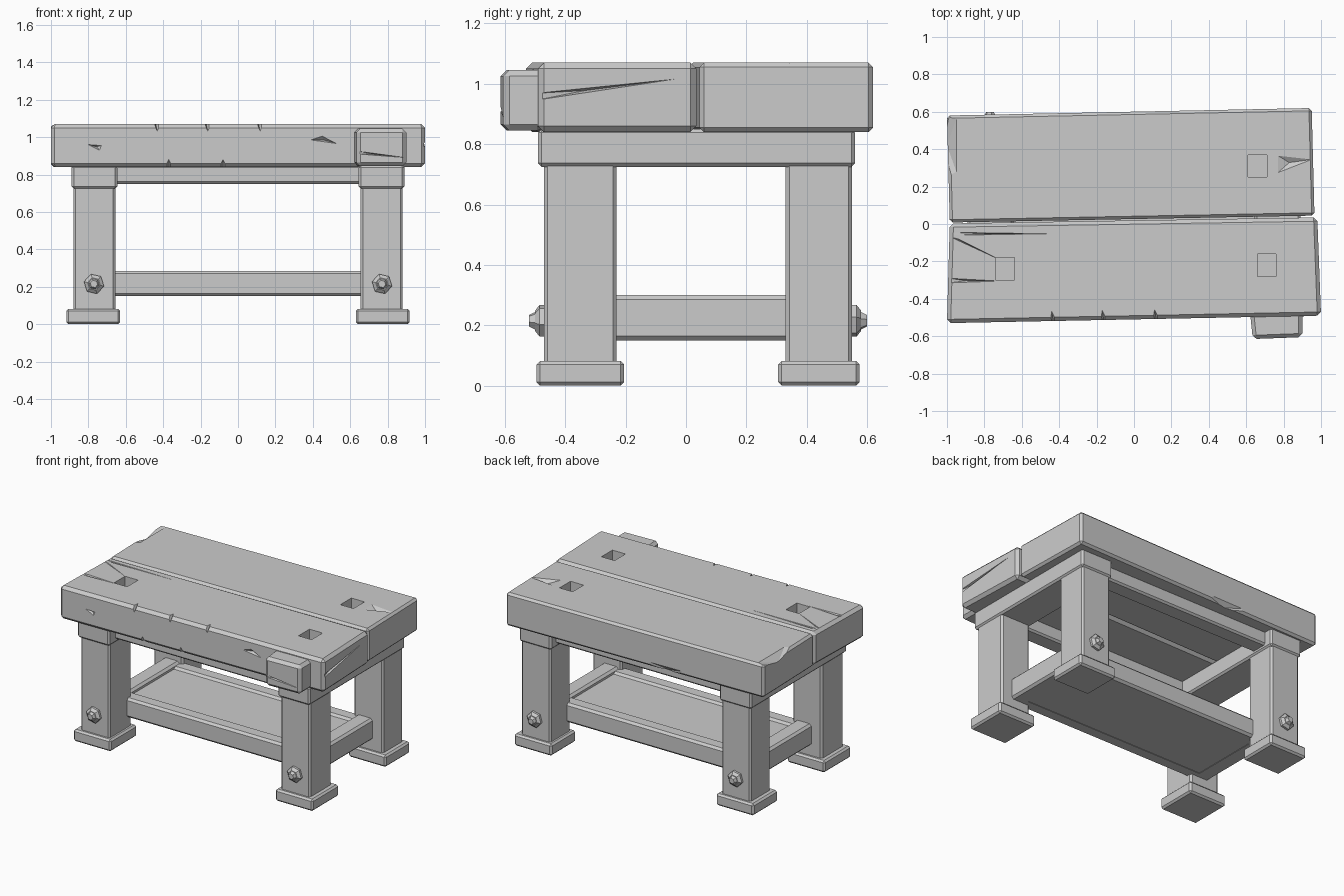
import bpy, bmesh, math
from mathutils import Vector, Matrix

cube = bpy.data.objects.get("Cube")
if cube:
    bpy.data.objects.remove(cube, do_unlink=True)

grey = bpy.data.materials.new("plain_grey")
grey.use_nodes = True
COLOUR = (0.6, 0.6, 0.6, 1)
grey.diffuse_color = COLOUR
grey.node_tree.nodes["Principled BSDF"].inputs["Base Color"].default_value = COLOUR


def finish(name, bm):
    bmesh.ops.recalc_face_normals(bm, faces=bm.faces)
    mesh = bpy.data.meshes.new(name)
    bm.to_mesh(mesh)
    bm.free()
    mesh.materials.append(grey)
    ob = bpy.data.objects.new(name, mesh)
    bpy.context.collection.objects.link(ob)
    return ob


def slab(name, outline, z0, z1, bevel=0.012):
    """Upright prism over a plan outline, with chamfered edges."""
    bm = bmesh.new()
    base = bm.faces.new([bm.verts.new((x, y, z0)) for x, y in outline])
    up = bmesh.ops.extrude_face_region(bm, geom=[base])["geom"]
    for v in up:
        if isinstance(v, bmesh.types.BMVert):
            v.co.z = z1
    bmesh.ops.recalc_face_normals(bm, faces=bm.faces)
    if bevel:
        bmesh.ops.bevel(bm, geom=bm.edges[:], offset=bevel, segments=1,
                        affect='EDGES', profile=0.5)
    return finish(name, bm)


def box(name, x0, x1, y0, y1, z0, z1, bevel=0.012):
    return slab(name, [(x0, y0), (x1, y0), (x1, y1), (x0, y1)], z0, z1, bevel)


def gouge(points, normal, depth):
    """Cutter that is a sharp chip sunk below a patch of surface points."""
    n = Vector(normal).normalized()
    pts = [Vector(p) for p in points]
    centre = sum(pts, Vector()) / len(pts)
    bm = bmesh.new()
    for p in pts:
        bm.verts.new(p)
        bm.verts.new(p + n * 0.03)
    bm.verts.new(centre - n * depth)
    hull = bmesh.ops.convex_hull(bm, input=bm.verts[:])
    loose = [g for g in hull["geom_interior"] if isinstance(g, bmesh.types.BMVert)]
    bmesh.ops.delete(bm, geom=loose, context='VERTS')
    return finish("cutter", bm)


def carve(ob, cutters):
    for c in cutters:
        mod = ob.modifiers.new("carve", 'BOOLEAN')
        mod.operation = 'DIFFERENCE'
        mod.solver = 'EXACT'
        mod.object = c
    bpy.context.view_layer.update()
    deps = bpy.context.evaluated_depsgraph_get()
    mesh = bpy.data.meshes.new_from_object(ob.evaluated_get(deps))
    ob.modifiers.clear()
    ob.data = mesh
    for c in cutters:
        bpy.data.objects.remove(c, do_unlink=True)


TOP, LOW = 1.07, 0.84
UP, FRONT, BACK = (0, 0, 1), (0, -1, 0), (0, 1, 0)


def peg_hole(x, y):
    return box("cutter", x - 0.05, x + 0.05, y - 0.06, y + 0.06, 0.97, 1.2, 0)


# Two worktop planks
front_plank = slab("front_plank", [(-1, -0.53), (1, -0.49), (0.98, 0.035), (-0.985, 0.003)],
                   LOW, TOP, 0.02)
back_plank = slab("back_plank", [(-0.985, 0.008), (0.965, 0.045), (0.95, 0.62), (-1, 0.58)],
                  LOW, TOP, 0.015)

# Peg holes, cracks and chips of the front plank
cuts = [peg_hole(-0.69, -0.24), peg_hole(0.71, -0.22)]
cuts.append(gouge([(-0.97, -0.045, TOP), (-0.96, -0.06, TOP), (-0.46, -0.052, TOP)], UP, 0.02))
cuts.append(gouge([(-0.98, -0.07, TOP), (-0.94, -0.08, TOP), (-0.72, -0.19, TOP)], UP, 0.015))
cuts.append(gouge([(-0.99, -0.29, TOP), (-0.99, -0.315, TOP), (-0.72, -0.305, TOP)], UP, 0.015))
cuts.append(gouge([(1, -0.5, 0.945), (1, -0.5, 0.968), (0.985, 0, 1.02)], (1, 0.03, 0), 0.03))
for x, lean in ((-0.43, 0.02), (-0.16, 0.02), (0.12, 0.02)):
    y = -0.52 + 0.02 * x
    cuts.append(gouge([(x - lean, y, TOP), (x + lean, y, TOP), (x - 0.01, y + 0.06, TOP),
                       (x, y, TOP - 0.045)], (0, -1, 1), 0.01))
for x in (-0.37, -0.08):
    y = -0.51 + 0.02 * x
    cuts.append(gouge([(x - 0.02, y, LOW), (x + 0.02, y, LOW), (x, y + 0.04, LOW),
                       (x, y, LOW + 0.04)], (0, -1, -1), 0.01))
cuts.append(gouge([(-0.8, -0.526, 0.96), (-0.73, -0.525, 0.955), (-0.74, -0.525, 0.93)], FRONT, 0.02))
cuts.append(gouge([(0.39, -0.502, 0.985), (0.45, -0.501, 1.005), (0.53, -0.5, 0.965)], FRONT, 0.02))
carve(front_plank, cuts)

# Peg hole and chips of the back plank
cuts = [peg_hole(0.66, 0.31)]
cuts.append(gouge([(0.77, 0.365, TOP), (0.77, 0.275, TOP), (0.95, 0.345, TOP)], UP, 0.02))
cuts.append(gouge([(-1.0, 0.25, TOP), (-0.95, 0.28, TOP), (-0.95, 0.56, TOP),
                   (-1.0, 0.6, TOP), (-1.0, 0.42, TOP - 0.04)], (-1, 0, 1), 0.0))
cuts.append(gouge([(-0.41, 0.595, LOW), (-0.11, 0.6, LOW), (-0.26, 0.57, LOW),
                   (-0.38, 0.593, LOW + 0.03), (-0.14, 0.598, LOW + 0.03)], (0, 1, -1), 0.0))
carve(back_plank, cuts)

# Vise jaw on the front edge
jaw = slab("vise_jaw", [(0.635, -0.615), (0.9, -0.605), (0.9, -0.47), (0.62, -0.47)],
           0.845, 1.045, 0.02)
carve(jaw, [gouge([(0.64, -0.614, 0.91), (0.64, -0.614, 0.925), (0.9, -0.605, 0.89)], FRONT, 0.02)])


def bolt(name, x, y, z, facing):
    """Hexagonal washer with a smaller domed nut, pointing along +-y."""
    bm = bmesh.new()
    for r0, r1, y0, length in ((0.055, 0.055, -0.01, 0.025), (0.055, 0.035, 0.015, 0.015),
                               (0.03, 0.02, 0.03, 0.02)):
        place = Matrix.Translation((x, y + facing * (y0 + length / 2), z)) \
            @ Matrix.Rotation(-facing * math.pi / 2, 4, 'X') @ Matrix.Rotation(0.3, 4, 'Z')
        bmesh.ops.create_cone(bm, cap_ends=True, segments=6, radius1=r0, radius2=r1,
                              depth=length, matrix=place)
    return finish(name, bm)


# Legs with feet, bolts and top beams, on each side
for side, s in (("left", 1), ("right", -1)):
    def mirrored(name, x0, x1, *rest):
        a, b = sorted((s * x0, s * x1))
        return box(f"{side}_{name}", a, b, *rest)

    for end, y0, y1, facing in (("front", -0.47, -0.23, -1), ("back", 0.33, 0.55, 1)):
        mirrored(end + "_leg", 0.655, 0.88, y0, y1, 0.06, 0.74, 0.012)
        mirrored(end + "_foot", 0.63, 0.918, y0 - 0.025, y1 + 0.025, 0, 0.082, 0.012)
        bolt(f"{side}_{end}_bolt", s * 0.77, y0 if facing < 0 else y1, 0.215, facing)
    mirrored("top_beam", 0.645, 0.89, -0.49, 0.56, 0.725, 0.85, 0.012)
    mirrored("shelf_end_rail", 0.68, 0.8, -0.27, 0.36, 0.15, 0.3, 0.015)

# Long rails under the worktop, and the shelf with its long rails
for end, y0, y1 in (("front", -0.42, -0.3), ("back", 0.38, 0.5)):
    box(end + "_top_rail", -0.7, 0.7, y0, y1, 0.75, 0.85)
for end, y0, y1 in (("front", -0.28, -0.18), ("back", 0.27, 0.37)):
    box(end + "_shelf_rail", -0.74, 0.74, y0, y1, 0.15, 0.285, 0.015)
box("shelf_panel", -0.72, 0.72, -0.25, 0.34, 0.152, 0.27, 0)
